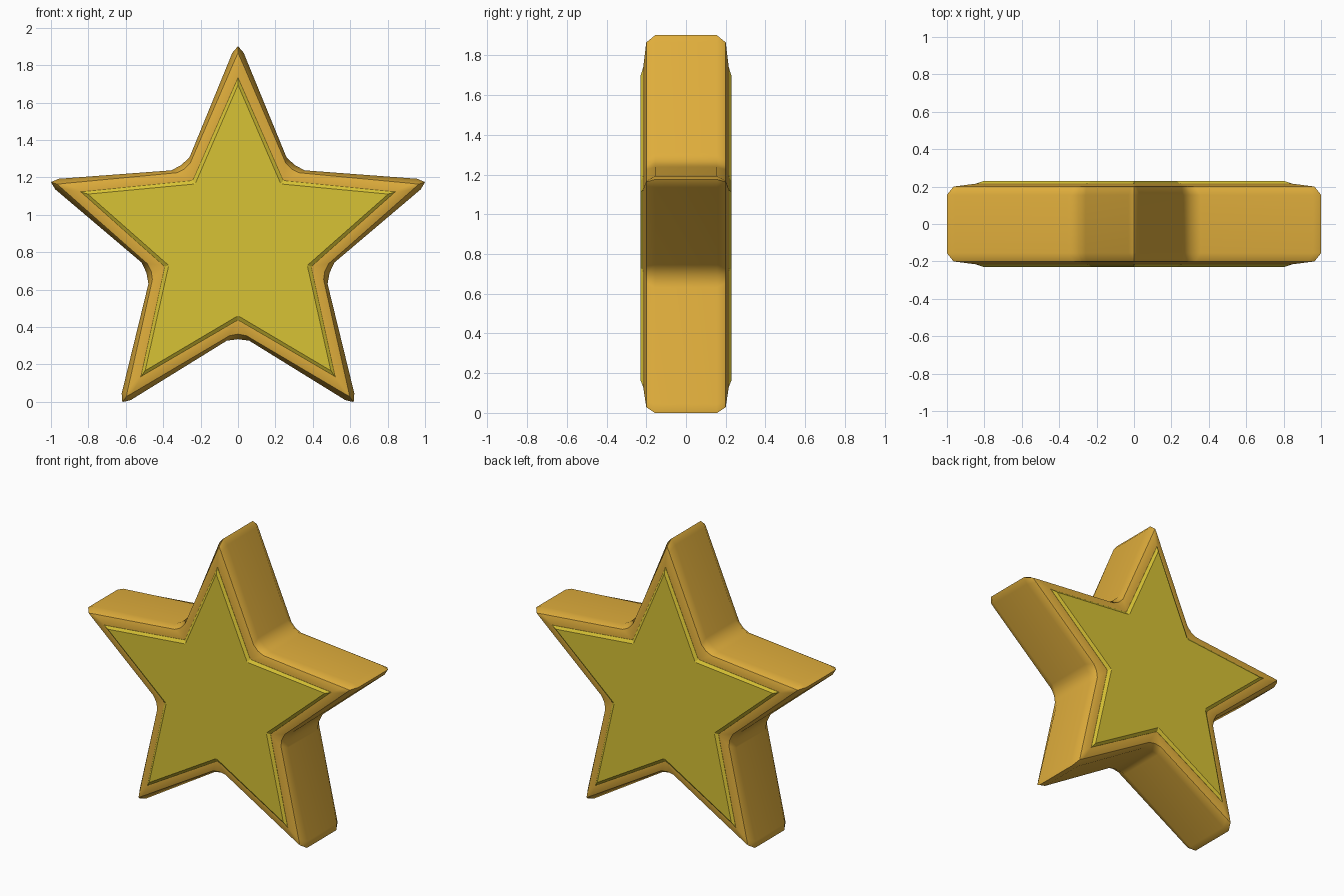
import bpy
import bmesh
from math import radians, sin, cos

if "Cube" in bpy.data.objects:
    bpy.data.objects.remove(bpy.data.objects["Cube"], do_unlink=True)

CENTRE_Z = 0.85


def material(name, colour):
    mat = bpy.data.materials.new(name)
    mat.use_nodes = True
    mat.diffuse_color = colour
    mat.node_tree.nodes["Principled BSDF"].inputs["Base Color"].default_value = colour
    return mat


def star_outline(tip, notch, tip_half, tip_drop, notch_half, notch_rise):
    """Closed star outline with a blunt tip and a rounded notch, as (x, z)."""
    points = []
    for arm in range(5):
        corners = ((90, tip, tip_half, -tip_drop), (126, notch, notch_half, notch_rise))
        for start, radius, half, shift in corners:
            a = radians(start + 72 * arm)
            for side in (-1, 0, 1):
                r = radius + shift * abs(side)
                t = half * side
                points.append((r * cos(a) - t * sin(a),
                               CENTRE_Z + r * sin(a) + t * cos(a)))
    return points


def loft(name, sections, mat, smooth_angle):
    """Join star outlines placed at successive depths, closing both ends."""
    bm = bmesh.new()
    rings = [[bm.verts.new((x, y, z)) for x, z in outline] for y, outline in sections]
    for a, b in zip(rings, rings[1:]):
        for i in range(len(a)):
            j = (i + 1) % len(a)
            bm.faces.new((a[i], a[j], b[j], b[i]))
    bm.faces.new(rings[0])
    bm.faces.new(rings[-1])
    bmesh.ops.recalc_face_normals(bm, faces=bm.faces)
    mesh = bpy.data.meshes.new(name)
    bm.to_mesh(mesh)
    bm.free()
    mesh.materials.append(mat)
    obj = bpy.data.objects.new(name, mesh)
    bpy.context.collection.objects.link(obj)
    bpy.ops.object.select_all(action="DESELECT")
    obj.select_set(True)
    bpy.context.view_layer.objects.active = obj
    bpy.ops.object.shade_smooth_by_angle(angle=radians(smooth_angle))
    weighted = obj.modifiers.new("Weighted Normals", "WEIGHTED_NORMAL")
    weighted.keep_sharp = True
    return obj


gold = material("gold", (0.74, 0.42, 0.045, 1))
yellow = material("yellow", (0.68, 0.54, 0.035, 1))

# Thick star body: straight wall, bevelled edge, gently sloping rim
wall = star_outline(1.052, 0.515, 0.03, 0.035, 0.06, 0.008)
edge = star_outline(1.015, 0.488, 0.014, 0.03, 0.045, 0.008)
rim = star_outline(0.885, 0.415, 0.004, 0.01, 0.01, 0.003)
half = [(0.155, wall), (0.2, edge), (0.216, rim)]
body = [(-y, outline) for y, outline in reversed(half)] + half
loft("star_body", body, gold, 36)

# Raised yellow panels on both faces
panel_base = star_outline(0.885, 0.413, 0.004, 0.01, 0.006, 0.003)
panel_top = star_outline(0.845, 0.39, 0.004, 0.01, 0.006, 0.003)
for name, side in (("front_panel", -1), ("back_panel", 1)):
    sections = [(side * 0.212, panel_base), (side * 0.217, panel_base),
                (side * 0.23, panel_top)]
    loft(name, sections, yellow, 20)
